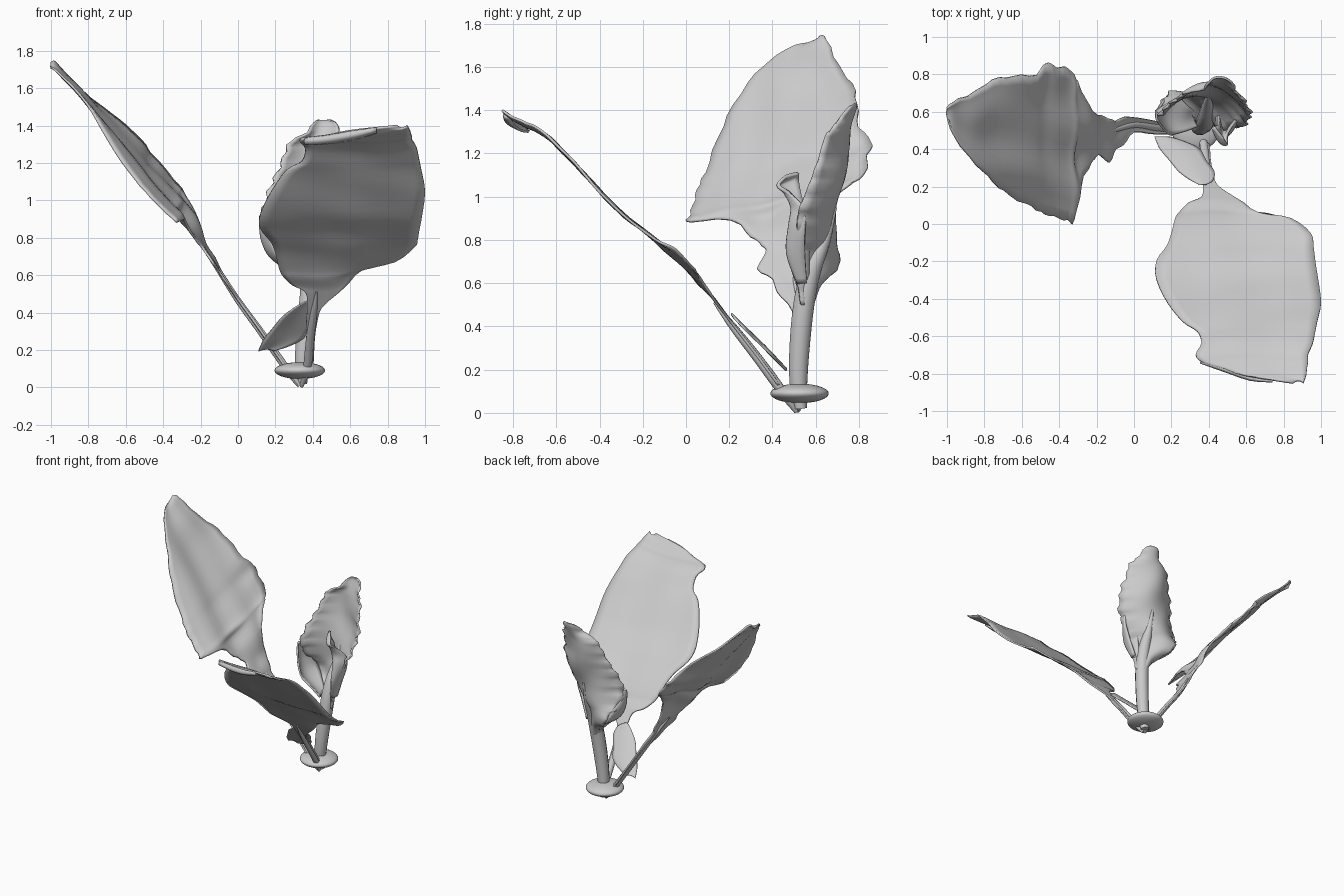
import bpy, math
from mathutils import Vector

cube = bpy.data.objects.get("Cube")
if cube:
    bpy.data.objects.remove(cube, do_unlink=True)

grey = bpy.data.materials.new("leaf grey")
grey.use_nodes = True
COLOUR = (0.6, 0.6, 0.6, 1)
grey.diffuse_color = COLOUR
grey.node_tree.nodes["Principled BSDF"].inputs["Base Color"].default_value = COLOUR


def finish(ob, angle=50):
    ob.data.materials.append(grey)
    bpy.ops.object.select_all(action="DESELECT")
    ob.select_set(True)
    bpy.context.view_layer.objects.active = ob
    bpy.ops.object.shade_smooth_by_angle(angle=math.radians(angle))


def add_mesh(name, verts, faces):
    me = bpy.data.meshes.new(name)
    me.from_pydata(verts, [], faces)
    ob = bpy.data.objects.new(name, me)
    bpy.context.collection.objects.link(ob)
    return ob


def spline(a, b, c, d, t):
    """Catmull-Rom step between b and c."""
    return 0.5 * (2 * b + (c - a) * t + (2 * a - 5 * b + 4 * c - d) * t * t
                  + (3 * b - a - 3 * c + d) * t ** 3)


def smooth_rows(rows, steps):
    """Insert rows along the length; every row is a list of vectors."""
    out, n = [], len(rows)
    for i in range(n - 1):
        quad = [rows[max(0, min(n - 1, i + k))] for k in (-1, 0, 1, 2)]
        for s in range(steps):
            out.append([spline(*p, s / steps) for p in zip(*quad)])
    return out + [rows[-1]]


def sheet(name, rows, ripple, across=14, steps=3, thick=0.012, frill=0.0):
    """Leaf blade: rows of (edge, middle, edge) points, rippled, with a frilled rim."""
    ripple, verts, faces = Vector(ripple), [], []
    rows = smooth_rows([[Vector(p) for p in r] for r in rows], steps)
    for i, (left, mid, right) in enumerate(rows):
        side = right - left
        amount = min(1, side.length * 2)
        for j in range(across + 1):
            t = j / across
            p = left * (1 - t) * (1 - 2 * t) + mid * 4 * t * (1 - t) + right * t * (2 * t - 1)
            wave = math.sin(13 * (p.x + p.z)) * math.sin(17 * p.y + 5 * p.x) + 0.3 * math.sin(9 * t + 9 * p.z)
            rim = side.normalized() * (2 * t - 1) ** 3 * frill * math.sin(1.9 * i)
            verts.append(p + (ripple * wave + rim) * amount)
    w = across + 1
    for i in range(len(rows) - 1):
        for j in range(across):
            a = i * w + j
            faces.append((a, a + 1, a + w + 1, a + w))
    ob = add_mesh(name, verts, faces)
    mod = ob.modifiers.new("thickness", "SOLIDIFY")
    mod.thickness, mod.offset = thick, 0
    finish(ob)


def stem(name, points, sides=12):
    """Tapered stalk through (x, y, z, radius) points."""
    pts = [r[0] for r in smooth_rows([[Vector(p)] for p in points], 4)]
    verts, faces = [], []
    for i, p in enumerate(pts):
        axis = (pts[min(i + 1, len(pts) - 1)] - pts[max(i - 1, 0)]).to_3d().normalized()
        u = axis.cross(Vector((0.3, 1, 0))).normalized()
        v = axis.cross(u)
        for k in range(sides):
            a = math.tau * k / sides
            verts.append(p.to_3d() + (u * math.cos(a) + v * math.sin(a)) * p.w)
    for i in range(len(pts) - 1):
        for k in range(sides):
            a, b = i * sides + k, i * sides + (k + 1) % sides
            faces.append((a, b, b + sides, a + sides))
    faces += [tuple(reversed(range(sides))), tuple(range(len(verts) - sides, len(verts)))]
    finish(add_mesh(name, verts, faces))


# Flattened round base
bpy.ops.mesh.primitive_uv_sphere_add(segments=40, ring_count=20, location=(0.33, 0.525, 0.09))
base = bpy.context.object
base.name = "base_disc"
base.scale = (0.135, 0.135, 0.045)
finish(base)

# Leaf leaning to the -x side, with a ribbon-like stalk: x, then y and z of both edges
side_rows = [
    (.32, .50, .02, .53, .02), (.24, .485, .13, .54, .13), (.12, .48, .31, .55, .31),
    (0.0, .49, .475, .57, .48), (-.06, .42, .56, .57, .57),
    (-.10, .40, .62, .55, .63), (-.13, .33, .67, .56, .69), (-.18, .37, .74, .58, .77),
    (-.21, .35, .78, .59, .88), (-.24, .30, .82, .64, .96), (-.30, .21, .88, .75, 1.05),
    (-.315, .02, .89, .78, 1.07), (-.35, .02, .92, .83, 1.11), (-.42, .04, .99, .84, 1.19),
    (-.48, .06, 1.06, .86, 1.25), (-.53, .09, 1.12, .80, 1.31), (-.65, .15, 1.28, .79, 1.43),
    (-.75, .22, 1.42, .77, 1.52), (-.85, .32, 1.56, .70, 1.62), (-.93, .42, 1.65, .67, 1.69),
    (-.98, .51, 1.70, .64, 1.74), (-1.0, .59, 1.71, .62, 1.74)]
sheet("side_leaf", [((x, y0, z0), (x, (y0 + y1) / 2, (z0 + z1) / 2 - 0.01), (x, y1, z1))
                    for x, y0, z0, y1, z1 in side_rows], (0.014, 0, 0.011), frill=0.006)
stem("side_leaf_stem", [(.33, .515, .01, .014), (.26, .51, .10, .02), (.12, .515, .30, .019),
                        (0, .53, .465, .017), (-.12, .50, .65, .012), (-.2, .49, .76, .004)])

# Leaf leaning to the front: y, z, x of both edges; the +x edge lifts at the shoulder
front_rows = [
    (.42, .14, .365, .405), (.34, .25, .365, .41), (.26, .355, .365, .425), (.20, .43, .37, .45),
    (.14, .51, .36, .54),
    (.11, .55, .29, .59), (.06, .60, .24, .66), (.03, .64, .22, .84), (-.05, .72, .20, .945),
    (-.12, .78, .175, .96), (-.20, .85, .12, .97), (-.30, .925, .12, .985), (-.42, 1.05, .18, 1.0),
    (-.52, 1.16, .26, .98), (-.57, 1.21, .34, .97), (-.64, 1.28, .36, .955), (-.70, 1.32, .33, .93),
    (-.74, 1.335, .37, .93), (-.77, 1.35, .48, .925), (-.81, 1.37, .59, .92), (-.85, 1.40, .85, .905)]
sheet("front_leaf", [((a, y, z), ((a + b) / 2, y + 0.012, z - 0.014),
                      (b, y, z + 0.05 * max(0, 1 - abs(y + 0.01) / 0.14)))
                     for y, z, a, b in front_rows], (0, 0.003, 0.003))
stem("front_leaf_stem", [(.34, .51, .005, .01), (.37, .44, .105, .022), (.385, .33, .255, .022),
                         (.405, .22, .395, .018), (.42, .13, .51, .005)])

# Curled lip under the tip of the front leaf
sheet("front_leaf_lip", [((.36, -.735, 1.33), (.355, -.74, 1.315), (.36, -.725, 1.30)),
                         ((.48, -.77, 1.345), (.48, -.785, 1.325), (.48, -.76, 1.305)),
                         ((.62, -.82, 1.37), (.62, -.83, 1.345), (.62, -.79, 1.325)),
                         ((.74, -.835, 1.385), (.74, -.84, 1.375), (.74, -.82, 1.365))],
      (0, 0, 0), 6, 3)

# Small leaflet beside the front stem
small_rows = [(.21, .35, .38), (.23, .31, .42), (.28, .24, .43), (.34, .19, .385),
              (.40, .14, .35), (.44, .12, .27), (.465, .11, .19)]
sheet("small_leaflet", [((a, y, .66 - y), ((a + b) / 2, y, .67 - y), (b, y, .66 - y))
                        for y, a, b in small_rows], (0, 0.004, 0.004), 8, 3, 0.008)

# Upright cupped back leaf: z, then (x, y) of one edge, the spine, the other edge
back_rows = [
    (.50, .35, .53, .38, .585, .43, .53), (.58, .31, .57, .37, .61, .44, .52),
    (.63, .26, .65, .36, .63, .45, .51), (.68, .21, .71, .35, .645, .46, .50),
    (.75, .18, .69, .35, .66, .48, .49), (.80, .14, .63, .35, .68, .51, .50),
    (.89, .12, .59, .37, .69, .56, .52), (.96, .14, .59, .38, .70, .60, .54),
    (1.05, .165, .61, .40, .715, .615, .57), (1.12, .195, .64, .41, .725, .625, .60),
    (1.20, .235, .67, .42, .735, .60, .63), (1.28, .26, .69, .44, .75, .60, .65),
    (1.32, .29, .70, .44, .76, .57, .68), (1.36, .37, .72, .45, .77, .54, .71),
    (1.41, .40, .76, .46, .785, .53, .75), (1.43, .43, .78, .46, .785, .49, .775)]
sheet("back_leaf", [((a, b, z), (c, d, z), (e, f, z)) for z, a, b, c, d, e, f in back_rows],
      (0.004, 0.014, 0), frill=0.014)
stem("back_leaf_stem", [(.34, .53, .02, .03), (.345, .52, .14, .042), (.36, .525, .30, .048),
                        (.38, .545, .50, .05), (.39, .58, .66, .046), (.395, .64, .80, .03),
                        (.40, .69, .95, .008)])

# Lower lobe of the back leaf, wrapping round to the front
sheet("wrapped_lobe", [((.33, .60, .57), (.32, .56, .57), (.34, .52, .57)),
                       ((.29, .63, .63), (.26, .56, .63), (.29, .50, .63)),
                       ((.21, .70, .69), (.17, .58, .70), (.22, .48, .70)),
                       ((.17, .67, .78), (.13, .58, .78), (.19, .48, .77)),
                       ((.13, .61, .86), (.12, .57, .86), (.15, .52, .85)),
                       ((.13, .59, .92), (.12, .57, .92), (.13, .55, .91))],
      (0.006, 0.004, 0), 10, 4)

# Curled flap on the inner edge of the back leaf
sheet("curled_flap", [((.42, .57, .60), (.45, .52, .60), (.46, .56, .60)),
                      ((.44, .57, .74), (.48, .47, .74), (.51, .55, .74)),
                      ((.45, .58, .86), (.49, .48, .87), (.55, .55, .86)),
                      ((.45, .55, .95), (.48, .49, .95), (.54, .55, .94)),
                      ((.45, .53, 1.02), (.47, .46, 1.02), (.50, .49, 1.01)),
                      ((.42, .52, 1.08), (.46, .44, 1.06), (.50, .43, 1.05)),
                      ((.43, .52, 1.11), (.46, .48, 1.10), (.48, .46, 1.09))],
      (0.003, 0.003, 0), 10, 4, 0.016)
